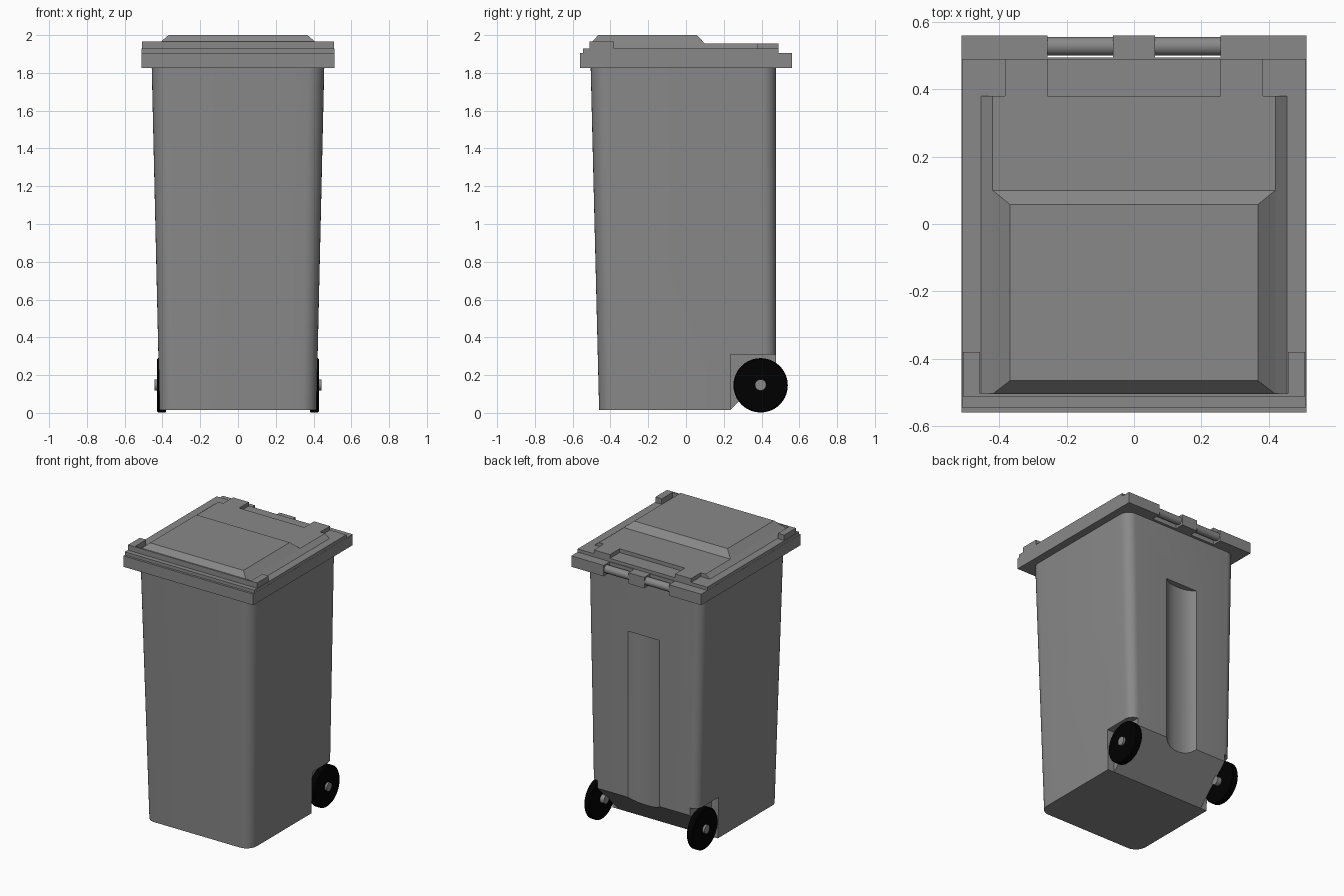
import bpy, bmesh, math

if "Cube" in bpy.data.objects:
    bpy.data.objects.remove(bpy.data.objects["Cube"])


def material(name, v):
    m = bpy.data.materials.new(name)
    m.diffuse_color = (v, v, v, 1)
    m.use_nodes = True
    m.node_tree.nodes["Principled BSDF"].inputs["Base Color"].default_value = m.diffuse_color
    return m


grey = material("dark_grey_plastic", 0.25)
black = material("black_rubber", 0.0)


def obj_from(name, verts, faces, mat=grey):
    me = bpy.data.meshes.new(name)
    bm = bmesh.new()
    vs = [bm.verts.new(v) for v in verts]
    for f in faces:
        bm.faces.new([vs[i] for i in f])
    bmesh.ops.recalc_face_normals(bm, faces=bm.faces)
    bm.to_mesh(me)
    bm.free()
    me.materials.append(mat)
    ob = bpy.data.objects.new(name, me)
    bpy.context.collection.objects.link(ob)
    return ob


def loft(name, a, b):
    """Closed solid between two rings of equal length."""
    n = len(a)
    faces = [(i, (i + 1) % n, n + (i + 1) % n, n + i) for i in range(n)]
    faces += [tuple(range(n))[::-1], tuple(range(n, 2 * n))]
    return obj_from(name, a + b, faces)


def rect(x0, x1, y0, y1, z):
    return [(x0, y0, z), (x1, y0, z), (x1, y1, z), (x0, y1, z)]


def box(name, x0, x1, y0, y1, z0, z1):
    return loft(name, rect(x0, x1, y0, y1, z0), rect(x0, x1, y0, y1, z1))


def rounded(hx, y0, y1, z, rf, rb, n=8):
    """Rounded rectangle: rf radius at the front, rb at the back."""
    pts = []
    for cx, cy, r, a0 in ((hx - rf, y0 + rf, rf, -90), (hx - rb, y1 - rb, rb, 0),
                          (-hx + rb, y1 - rb, rb, 90), (-hx + rf, y0 + rf, rf, 180)):
        for i in range(n + 1):
            a = math.radians(a0 + 90 * i / n)
            pts.append((cx + r * math.cos(a), cy + r * math.sin(a), z))
    return pts


def lathe_x(name, profile, y, z, n=40, mat=grey):
    """Revolve (x, radius) pairs about an axis along x."""
    verts, faces = [], []
    for x, r in profile:
        for i in range(n):
            a = 2 * math.pi * i / n
            verts.append((x, y + r * math.cos(a), z + r * math.sin(a)))
    for k in range(len(profile) - 1):
        for i in range(n):
            j = (i + 1) % n
            faces.append((k * n + i, k * n + j, (k + 1) * n + j, (k + 1) * n + i))
    last = (len(profile) - 1) * n
    faces += [tuple(range(n))[::-1], tuple(range(last, last + n))]
    ob = obj_from(name, verts, faces, mat)
    smooth(ob)
    return ob


def activate(ob):
    bpy.ops.object.select_all(action='DESELECT')
    ob.select_set(True)
    bpy.context.view_layer.objects.active = ob


def smooth(ob):
    activate(ob)
    bpy.ops.object.shade_smooth_by_angle(angle=math.radians(35))


def cut(ob, cutter):
    m = ob.modifiers.new("cut", 'BOOLEAN')
    m.operation, m.solver, m.object = 'DIFFERENCE', 'EXACT', cutter
    activate(ob)
    bpy.ops.object.modifier_apply(modifier=m.name)
    bpy.data.objects.remove(cutter, do_unlink=True)


# Tapered body with rounded corners
body = loft("bin_body", rounded(0.415, -0.46, 0.477, 0.015, 0.08, 0.06),
            rounded(0.457, -0.505, 0.477, 1.84, 0.09, 0.07))

# Sloped underside at the back
slope = [(0.215, -0.005), (0.60, 0.38), (0.60, -0.005)]
cut(body, loft("slope_cutter", [(-0.6, y, z) for y, z in slope],
               [(0.6, y, z) for y, z in slope]))

# Wheel recesses
for s in (-1, 1):
    xs = sorted((s * 0.365, s * 0.6))
    cut(body, box("wheel_cutter", *xs, 0.235, 0.7, -0.1, 0.31))

# Shallow curved channel in the back wall
arc = [(0.15, 0.495), (0.125, 0.477), (0.10, 0.457), (0.065, 0.442), (0.025, 0.436)]
arc += [(-x, y) for x, y in reversed(arc)]
cut(body, loft("channel_cutter", [(x, y, -0.1) for x, y in arc],
               [(x, y, 1.44) for x, y in arc]))
smooth(body)

# Rim around the top of the body, hinge knuckles and hinge bars
box("rim", -0.512, 0.512, -0.56, 0.495, 1.827, 1.905)
box("hinge_knuckle_centre", -0.063, 0.063, 0.495, 0.56, 1.827, 1.905)
for s, side in ((-1, "left"), (1, "right")):
    box("hinge_knuckle_" + side, *sorted((s * 0.257, s * 0.512)), 0.495, 0.56, 1.827, 1.905)
    lathe_x("hinge_bar_" + side, [(x, 0.028) for x in sorted((s * 0.06, s * 0.262))],
            0.528, 1.868, 24)

# Lid: base plate, sloped plateau, raised panel
box("lid_plate", -0.511, 0.511, -0.545, 0.49, 1.905, 1.928)
loft("lid_plateau", rect(-0.455, 0.455, -0.505, 0.38, 1.928),
     rect(-0.42, 0.42, -0.505, 0.38, 1.955))
loft("lid_panel", rect(-0.42, 0.42, -0.505, 0.10, 1.955),
     rect(-0.368, 0.368, -0.465, 0.058, 2.0))

# Lid tabs at the back, grips at the front corners joined by a thin bar
for s, side in ((-1, "left"), (1, "right")):
    box("lid_tab_" + side, *sorted((s * 0.257, s * 0.383)), 0.38, 0.49, 1.928, 1.955)
    box("lid_grip_" + side, *sorted((s * 0.458, s * 0.508)), -0.512, -0.38, 1.928, 1.966)
box("lid_grip_bar", -0.508, 0.508, -0.512, -0.503, 1.928, 1.966)

# Wheels and hubs
for s, side in ((-1, "left"), (1, "right")):
    lathe_x("wheel_" + side,
            [(s * x, r) for x, r in ((0.382, 0.14), (0.386, 0.144), (0.422, 0.144),
                                     (0.428, 0.138), (0.428, 0.03))],
            0.395, 0.146, 40, black)
    lathe_x("hub_" + side, [(s * 0.35, 0.03), (s * 0.443, 0.03)], 0.395, 0.148, 24)
